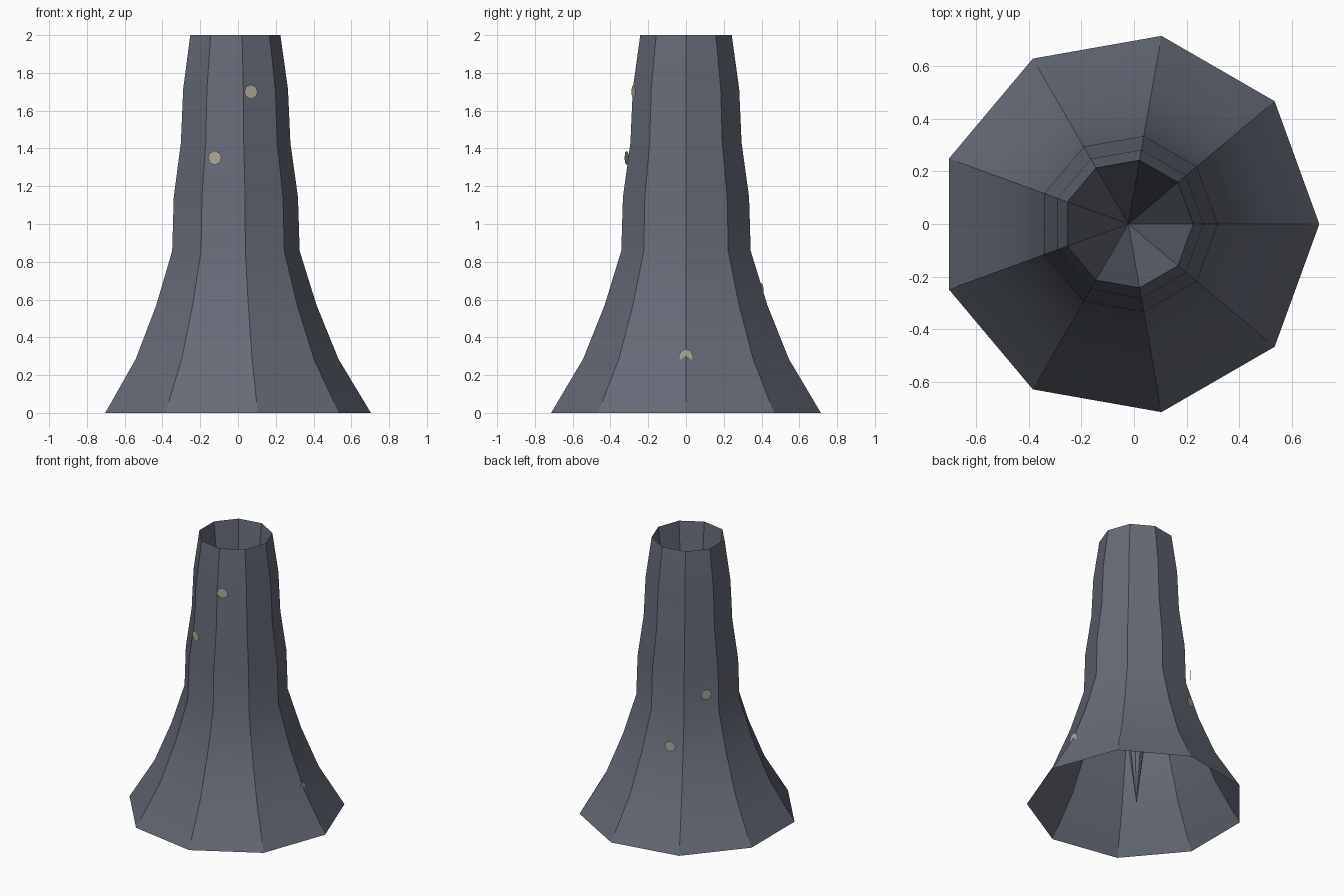
import bpy, bmesh, math
from mathutils import Matrix, Vector

if "Cube" in bpy.data.objects:
    bpy.data.objects.remove(bpy.data.objects["Cube"])

SIDES = 9
CX = -0.0215  # nine-sided ring is centred by its bounding box


def material(name, rgb):
    m = bpy.data.materials.new(name)
    m.diffuse_color = (*rgb, 1)
    m.use_nodes = True
    m.node_tree.nodes["Principled BSDF"].inputs["Base Color"].default_value = m.diffuse_color
    return m


def finish(name, bm, mat):
    me = bpy.data.meshes.new(name)
    bm.to_mesh(me)
    bm.free()
    ob = bpy.data.objects.new(name, me)
    bpy.context.collection.objects.link(ob)
    me.materials.append(mat)
    return ob


bark = material("bark", (0.13, 0.145, 0.185))
pale = material("pale_spot", (0.42, 0.40, 0.32))

# Trunk: flared nine-sided tube, open at the base
radii = [0.725, 0.553, 0.437, 0.348, 0.339, 0.299, 0.286, 0.246]
bm = bmesh.new()
rings = []
for i, r in enumerate(radii):
    z = 2 * i / (len(radii) - 1)
    rings.append([bm.verts.new((CX + r * math.cos(math.tau * k / SIDES),
                                r * math.sin(math.tau * k / SIDES), z))
                  for k in range(SIDES)])
for a, b in zip(rings, rings[1:]):
    for k in range(SIDES):
        n = (k + 1) % SIDES
        bm.faces.new((a[k], a[n], b[n], b[k]))

# Hollow: deep inverted cone from the top rim down to the base centre
tip = bm.verts.new((CX, 0, 0))
top = rings[-1]
for k in range(SIDES):
    bm.faces.new((top[k], top[(k + 1) % SIDES], tip))
trunk = finish("trunk", bm, bark)
bpy.context.view_layer.objects.active = trunk
trunk.select_set(True)
bpy.ops.object.shade_smooth_by_angle(angle=math.radians(30))

# Spots: thin eight-sided discs winding round the trunk (angle, radius, height)
spots = [(0, 0.545, 0.30), (108, 0.42, 0.65), (144, 0.36, 1.00),
         (252, 0.33, 1.35), (288, 0.292, 1.70)]
for i, (deg, r, z) in enumerate(spots):
    a = math.radians(deg)
    out = Vector((math.cos(a), math.sin(a), 0))
    turn = out.to_track_quat('Z', 'Y').to_matrix().to_4x4()
    bm = bmesh.new()
    bmesh.ops.create_circle(bm, cap_ends=True, segments=8, radius=0.038,
                            matrix=Matrix.Translation(out * r + Vector((CX, 0, z))) @ turn)
    finish(f"spot_{i + 1}", bm, pale)
